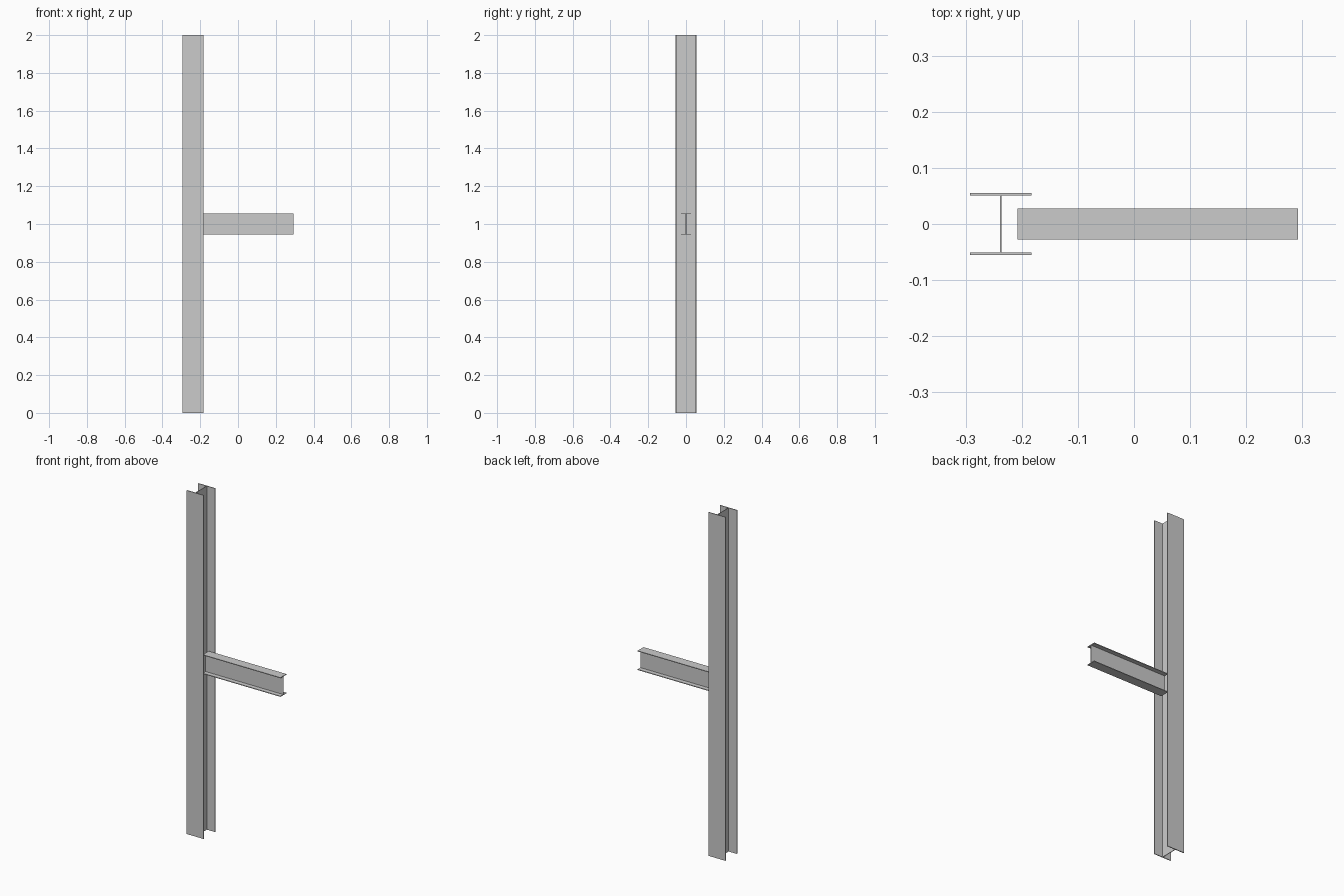
import bpy
import bmesh
from mathutils import Matrix

if "Cube" in bpy.data.objects:
    bpy.data.objects.remove(bpy.data.objects["Cube"])


def i_section(name, width, depth, flange, web, length, matrix):
    """Extrude an I profile (flanges at +-local y) along local z."""
    w, d, t = width / 2, depth / 2, web / 2
    quarter = [(w, d), (w, d - flange), (t, d - flange)]
    right = quarter + [(x, -y) for x, y in reversed(quarter)]
    outline = right + [(-x, y) for x, y in reversed(right)]

    bm = bmesh.new()
    face = bm.faces.new([bm.verts.new((x, y, 0)) for x, y in outline])
    result = bmesh.ops.extrude_face_region(bm, geom=[face])
    top = [v for v in result["geom"] if isinstance(v, bmesh.types.BMVert)]
    bmesh.ops.translate(bm, verts=top, vec=(0, 0, length))
    bm.transform(matrix)
    bmesh.ops.recalc_face_normals(bm, faces=bm.faces)

    mesh = bpy.data.meshes.new(name)
    bm.to_mesh(mesh)
    bm.free()
    obj = bpy.data.objects.new(name, mesh)
    bpy.context.collection.objects.link(obj)
    return obj


# Upright column, flanges facing front and back
i_section("column", 0.11, 0.11, 0.0045, 0.003, 2.0,
          Matrix.Translation((-0.2375, 0, 0)))

# Horizontal beam: local x -> y, local y -> z, local z -> x
lay_flat = Matrix(((0, 0, 1, 0), (1, 0, 0, 0), (0, 1, 0, 0), (0, 0, 0, 1)))
i_section("beam", 0.055, 0.112, 0.004, 0.003, 0.5,
          Matrix.Translation((-0.2075, 0, 1.0)) @ lay_flat)
